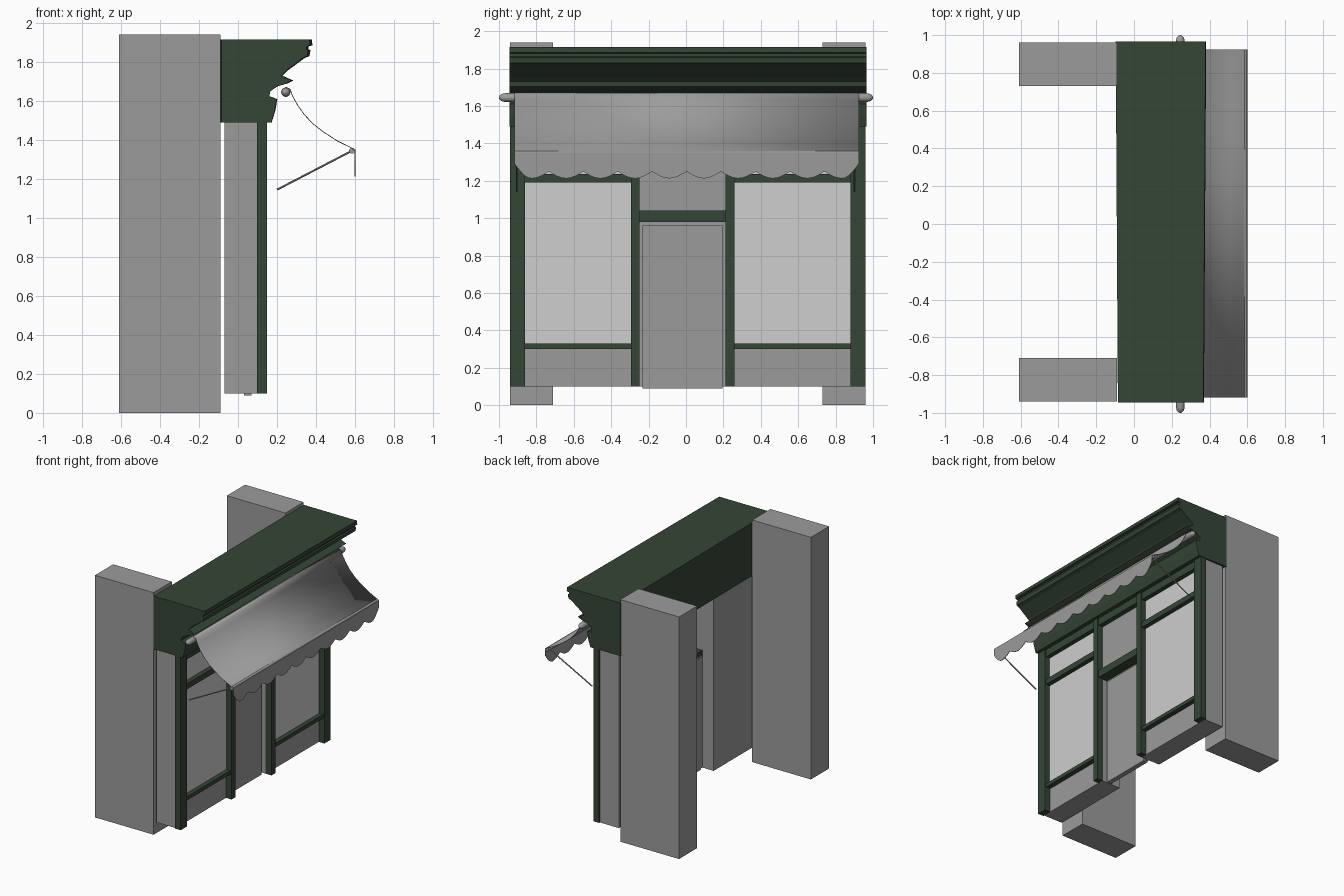
import bpy, bmesh, math
from mathutils import Vector

cube = bpy.data.objects.get("Cube")
if cube:
    bpy.data.objects.remove(cube, do_unlink=True)


def material(name, rgb):
    m = bpy.data.materials.new(name)
    m.use_nodes = True
    m.diffuse_color = (*rgb, 1)
    m.node_tree.nodes["Principled BSDF"].inputs["Base Color"].default_value = (*rgb, 1)
    return m


GREEN = material("dark green paint", (0.036, 0.060, 0.037))
GREY = material("plain grey", (0.33, 0.33, 0.33))
GLASS = material("pale window", (0.62, 0.62, 0.62))


def finish(name, bm, mat, smooth=False):
    bmesh.ops.recalc_face_normals(bm, faces=bm.faces)
    me = bpy.data.meshes.new(name)
    bm.to_mesh(me)
    bm.free()
    me.materials.append(mat)
    ob = bpy.data.objects.new(name, me)
    bpy.context.collection.objects.link(ob)
    if smooth:
        bpy.ops.object.select_all(action='DESELECT')
        ob.select_set(True)
        bpy.context.view_layer.objects.active = ob
        bpy.ops.object.shade_smooth_by_angle(angle=math.radians(35))
    return ob


def box(name, x, y, z, mat):
    bm = bmesh.new()
    bmesh.ops.create_cube(bm, size=1)
    for v in bm.verts:
        v.co = [a + (c + 0.5) * (b - a) for c, (a, b) in zip(v.co, (x, y, z))]
    return finish(name, bm, mat)


def loft(bm, rows, closed=False):
    rows = [[bm.verts.new(p) for p in row] for row in rows]
    n = len(rows[0])
    for a, b in zip(rows, rows[1:]):
        for i in range(n if closed else n - 1):
            j = (i + 1) % n
            bm.faces.new((a[i], a[j], b[j], b[i]))
    if closed:
        bm.faces.new(rows[0])
        bm.faces.new(rows[-1])


def lathe(name, start, end, profile, mat, sides=16):
    """Round bar: profile holds (distance from start, radius)."""
    start, end = Vector(start), Vector(end)
    d = (end - start).normalized()
    u = d.orthogonal().normalized()
    w = d.cross(u)
    turns = [2 * math.pi * i / sides for i in range(sides)]
    rows = [[start + d * s + (u * math.cos(t) + w * math.sin(t)) * r for t in turns]
            for s, r in profile]
    bm = bmesh.new()
    loft(bm, rows, closed=True)
    return finish(name, bm, mat, True)


# Rear masonry piers
box("pier_right", (-0.61, -0.09), (-0.94, -0.71), (0, 1.94), GREY)
box("pier_left", (-0.61, -0.09), (0.73, 0.96), (0, 1.94), GREY)

# Cornice and fascia, moulded profile run along the width
cornice = [(-0.09, 1.49), (-0.09, 1.915), (0.372, 1.915), (0.375, 1.885), (0.355, 1.88),
           (0.355, 1.865), (0.365, 1.86), (0.36, 1.83), (0.335, 1.82), (0.29, 1.785),
           (0.25, 1.755), (0.225, 1.73), (0.28, 1.705), (0.25, 1.69), (0.2, 1.675),
           (0.165, 1.65), (0.16, 1.625), (0.2, 1.61), (0.19, 1.55), (0.172, 1.49)]
bm = bmesh.new()
loft(bm, [[(0.14 + (x - 0.14) * s, y, z) for x, z in cornice]
          for y, s in ((-0.945, 0.98), (0.965, 1.03))], closed=True)
finish("cornice", bm, GREEN)

# Display bays with panes and rails
for side, y0, y1, outer, in0, in1 in (("right", -0.86, -0.295, -0.93, -0.93, -0.25),
                                      ("left", 0.26, 0.88, 0.95, 0.21, 0.95)):
    box("bay_" + side, (-0.07, 0.10), (in0, in1), (0.10, 1.50), GREY)
    box("window_" + side, (0.099, 0.104), (y0, y1), (0.325, 1.19), GLASS)
    box("upper_window_" + side, (0.099, 0.104), (y0, y1), (1.23, 1.43), GLASS)
    for part, z in (("sill", (0.30, 0.33)), ("middle_rail", (1.19, 1.235)),
                    ("top_rail", (1.43, 1.50))):
        box(part + "_" + side, (0.09, 0.14), (y0, y1), z, GREEN)

# Upright posts
for name, y in (("outer_post_right", (-0.94, -0.86)), ("door_post_right", (-0.295, -0.248)),
                ("door_post_left", (0.21, 0.26)), ("outer_post_left", (0.88, 0.96))):
    box(name, (0.098, 0.15), y, (0.10, 1.495), GREEN)

# Recessed door and transom
box("door_frame", (0.03, 0.055), (-0.25, 0.21), (0.10, 1.0), GREY)
box("door_panel", (0.03, 0.07), (-0.232, 0.195), (0.09, 0.96), GREY)
box("transom_rail", (0.03, 0.14), (-0.25, 0.21), (0.98, 1.04), GREEN)
box("transom_panel", (0.08, 0.10), (-0.25, 0.21), (1.04, 1.43), GREY)
box("transom_top_rail", (0.08, 0.14), (-0.25, 0.21), (1.43, 1.50), GREEN)

# Awning roller with rounded end caps
cap = [(0.0, 0.004), (0.005, 0.012), (0.014, 0.019), (0.028, 0.023), (0.08, 0.024)]
lathe("awning_roller", (0.245, -1, 1.645), (0.245, 1, 1.645),
      cap + [(2 - s, r) for s, r in reversed(cap)], GREY)

# Awning cloth, sagging from the roller to the front bar
Y0, Y1 = -0.918, 0.925
sag = [(0.245, 1.671), (0.268, 1.66), (0.28, 1.625), (0.305, 1.58), (0.34, 1.53),
       (0.385, 1.483), (0.44, 1.44), (0.51, 1.395), (0.585, 1.358), (0.60, 1.345)]
bm = bmesh.new()
loft(bm, [[(x, y, z) for x, z in sag] for y in (Y0, Y1)])
cloth = finish("awning_cloth", bm, GREY, True)

# Scalloped valance
SCALLOPS, STEPS = 10, 12
rows = []
for i in range(SCALLOPS * STEPS + 1):
    t = i / STEPS
    outer = t < 0.5 or t > SCALLOPS - 0.5
    drop = abs(math.sin(math.pi * t))
    low = 1.213 + (0.08 if outer else 0.037) * (1 - drop)
    y = Y0 + (Y1 - Y0) * t / SCALLOPS
    rows.append([(0.60, y, 1.35), (0.60, y, low)])
bm = bmesh.new()
loft(bm, rows)
valance = finish("awning_valance", bm, GREY)
for ob in (cloth, valance):
    mod = ob.modifiers.new("thickness", 'SOLIDIFY')
    mod.thickness = 0.004
    mod.offset = 0

# Front bar and folding arms
lathe("awning_front_bar", (0.585, Y0, 1.345), (0.585, Y1, 1.345),
      [(0, 0.015), (Y1 - Y0, 0.015)], GREY)
for name, y in (("awning_arm_right", -0.905), ("awning_arm_left", 0.9)):
    a, b = Vector((0.2, y, 1.145)), Vector((0.585, y, 1.345))
    lathe(name, a, b, [(0, 0.005), ((b - a).length, 0.005)], GREY, 8)
